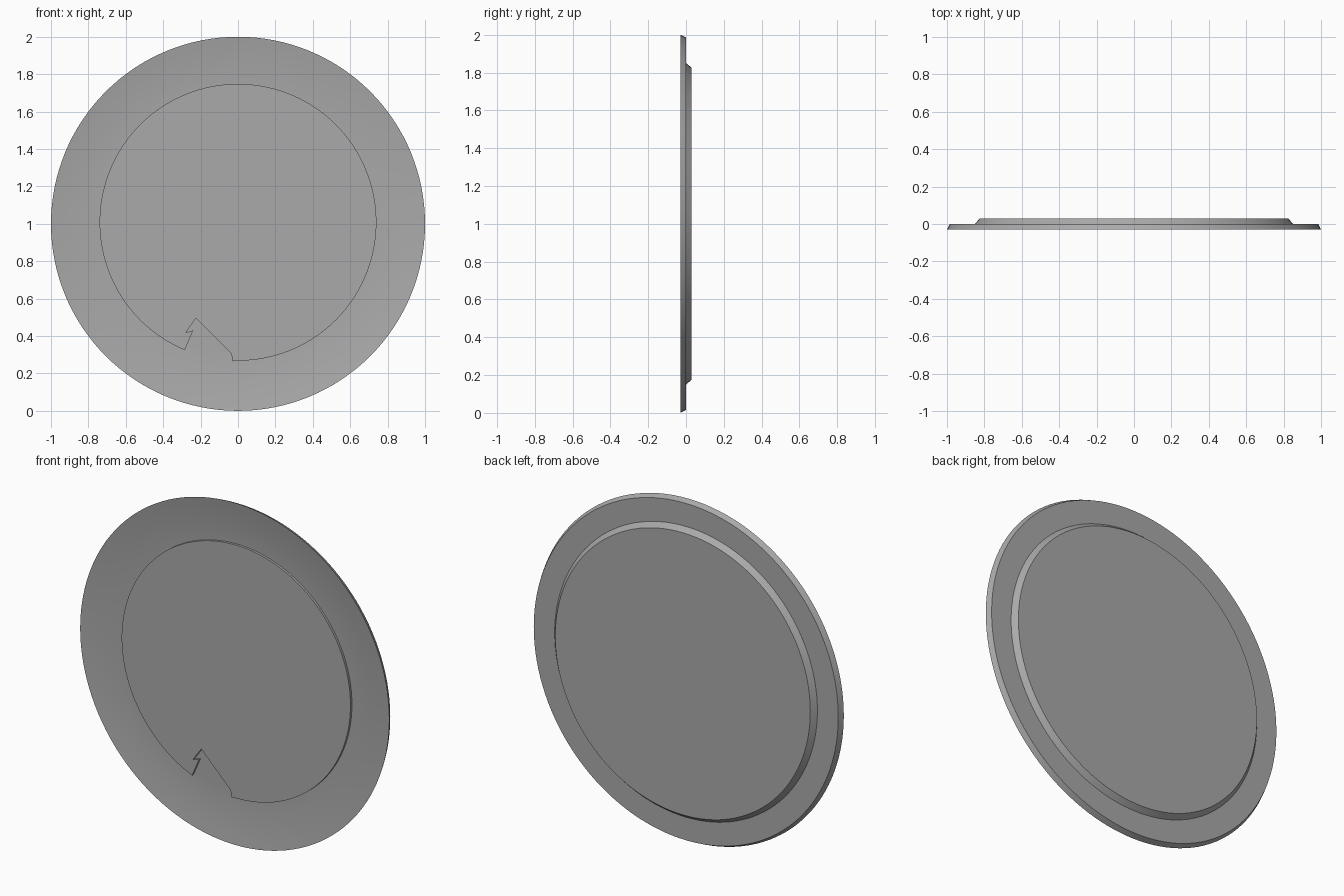
import bpy, bmesh, math

cube = bpy.data.objects.get("Cube")
if cube:
    bpy.data.objects.remove(cube)

SEGMENTS = 128
CENTRE_Z = 1.0

grey = bpy.data.materials.new("plain grey")
grey.use_nodes = True
colour = (0.4, 0.4, 0.4, 1)
grey.diffuse_color = colour
grey.node_tree.nodes["Principled BSDF"].inputs["Base Color"].default_value = colour


def finish(bm, name):
    bmesh.ops.recalc_face_normals(bm, faces=bm.faces[:])
    mesh = bpy.data.meshes.new(name)
    bm.to_mesh(mesh)
    bm.free()
    obj = bpy.data.objects.new(name, mesh)
    bpy.context.collection.objects.link(obj)
    mesh.materials.append(grey)
    bpy.ops.object.select_all(action="DESELECT")
    obj.select_set(True)
    bpy.context.view_layer.objects.active = obj
    bpy.ops.object.shade_smooth_by_angle(angle=math.radians(25))
    return obj


def lathe(name, profile):
    """Spin (radius, y) points about the y axis and cap both ends."""
    bm = bmesh.new()
    rings = []
    for r, y in profile:
        angles = [2 * math.pi * i / SEGMENTS for i in range(SEGMENTS)]
        rings.append([bm.verts.new((r * math.cos(a), y, CENTRE_Z + r * math.sin(a)))
                      for a in angles])
    for a, b in zip(rings, rings[1:]):
        for i in range(SEGMENTS):
            j = (i + 1) % SEGMENTS
            bm.faces.new((a[i], a[j], b[j], b[i]))
    bm.faces.new(rings[0])
    bm.faces.new(rings[-1])
    return finish(bm, name)


# Dish: gently concave front, bevelled rim and raised foot on the back
FLOOR_R, FLOOR_Y, RIM_Y = 0.7, -0.003, -0.03
dish = []
for i in range(9):
    t = i / 8
    dish.append((FLOOR_R + (1 - FLOOR_R) * t, FLOOR_Y + (RIM_Y - FLOOR_Y) * t ** 1.7))
back = [(0.985, 0.0), (0.85, 0.0), (0.825, 0.03)]
lathe("dish", dish + back)

# Raised centre plate with a jagged notch cut in its lower edge
PLATE_R, PLATE_Z = 0.74, 1.008
notch = [(-0.285, 0.325), (-0.24, 0.43), (-0.28, 0.418), (-0.225, 0.495),
         (-0.035, 0.305), (-0.03, 0.265)]
start = math.atan2(notch[-1][1] - PLATE_Z, notch[-1][0])
end = math.atan2(notch[0][1] - PLATE_Z, notch[0][0]) + 2 * math.pi
outline = list(notch)
for i in range(1, SEGMENTS):
    a = start + (end - start) * i / SEGMENTS
    outline.append((PLATE_R * math.cos(a), PLATE_Z + PLATE_R * math.sin(a)))

bm = bmesh.new()
face = bm.faces.new([bm.verts.new((x, -0.018, z)) for x, z in outline])
moved = bmesh.ops.extrude_face_region(bm, geom=[face], use_keep_orig=True)
for v in moved["geom"]:
    if isinstance(v, bmesh.types.BMVert):
        v.co.y = 0.005
bmesh.ops.triangulate(bm, faces=[f for f in bm.faces if len(f.verts) > 4])
finish(bm, "centre_plate")
